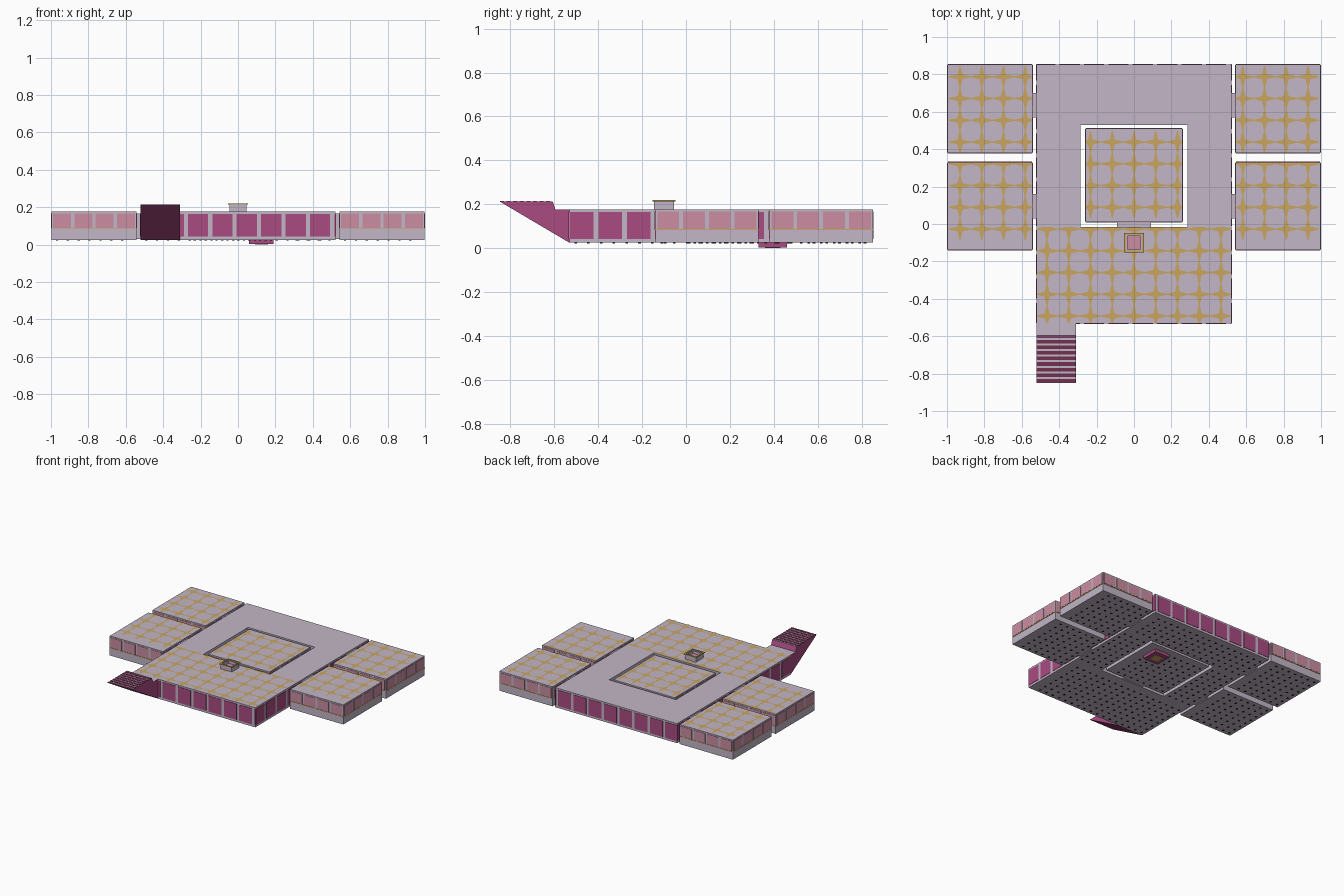
import bpy, bmesh

if "Cube" in bpy.data.objects:
    bpy.data.objects.remove(bpy.data.objects["Cube"])

COLOURS = {
    "lavender": (0.54, 0.47, 0.57),
    "pink": (0.60, 0.27, 0.36),
    "magenta": (0.40, 0.07, 0.22),
    "gold": (0.58, 0.38, 0.12),
    "plum": (0.16, 0.03, 0.08),
    "black": (0.01, 0.01, 0.01),
}
NAMES = list(COLOURS)
MATS = []
for name, rgb in COLOURS.items():
    m = bpy.data.materials.new(name)
    m.use_nodes = True
    m.diffuse_color = (*rgb, 1)
    bsdf = m.node_tree.nodes["Principled BSDF"]
    bsdf.inputs["Base Color"].default_value = (*rgb, 1)
    bsdf.inputs["Roughness"].default_value = 0.8
    MATS.append(m)

BASE, ROOF = 0.025, 0.176
STEP = 0.1163      # roof grid spacing
LIFT = 0.003       # height of applied plates


def finish(name, bm):
    mesh = bpy.data.meshes.new(name)
    bm.to_mesh(mesh)
    bm.free()
    for m in MATS:
        mesh.materials.append(m)
    ob = bpy.data.objects.new(name, mesh)
    bpy.context.collection.objects.link(ob)
    return ob


def add_box(bm, x, y, z, colour):
    verts = bmesh.ops.create_cube(bm, size=1)["verts"]
    for v in verts:
        for i, (a, b) in enumerate((x, y, z)):
            v.co[i] = a if v.co[i] < 0 else b
    for f in {f for v in verts for f in v.link_faces}:
        f.material_index = NAMES.index(colour)


def box(name, x, y, z=(BASE, ROOF), colour="lavender"):
    bm = bmesh.new()
    add_box(bm, x, y, z, colour)
    return finish(name, bm)


def wall_panels(bm, axis, at, span, start, pitch, z, colour, gap=0.011):
    """Row of thin panels on a wall; axis is the direction the row runs."""
    depth = (at - LIFT, at + LIFT)
    a = start
    while a < span[1] - 0.002:
        run = (max(a + gap, span[0]), min(a + pitch - gap, span[1]))
        if run[1] - run[0] > 0.005:
            add_box(bm, *((run, depth) if axis == "x" else (depth, run)), z, colour)
        a += pitch


def roof_stars(name, x, y):
    """Four-pointed gold stars at each grid crossing, trimmed to the roof."""
    bm = bmesh.new()
    arm, waist = STEP / 2, 0.013
    shape = [(arm, 0.003), (waist, waist), (0.003, arm)]
    ring = []
    for sx, sy in ((1, 1), (-1, 1), (-1, -1), (1, -1)):
        quarter = [(sx * px, sy * py) for px, py in shape]
        ring += quarter if sx * sy > 0 else quarter[::-1]
    for i in range(-9, 10):
        for j in range(-5, 9):
            cx, cy = i * STEP, -0.027 + j * STEP
            if x[0] < cx < x[1] and y[0] < cy < y[1]:
                pts = [(min(max(cx + px, x[0]), x[1]), min(max(cy + py, y[0]), y[1]))
                       for px, py in ring]
                f = bm.faces.new([bm.verts.new((px, py, ROOF + LIFT)) for px, py in pts])
                f.material_index = NAMES.index("gold")
    finish(name, bm)


def floor_dots(name, x, y):
    """Small dark studs in a regular pattern under the floor."""
    bm = bmesh.new()
    s, r = STEP / 2, 0.006
    for i in range(int((x[1] - x[0]) / s)):
        for j in range(int((y[1] - y[0]) / s)):
            cx, cy = x[0] + (i + 0.5) * s, y[0] + (j + 0.5) * s
            add_box(bm, (cx - r, cx + r), (cy - r, cy + r), (BASE - LIFT, BASE), "black")
    finish(name, bm)


def pod(name, x, y):
    """Block with a half-height band of pink panels and a gold sill."""
    box(name, x, y)
    bm = bmesh.new()
    band, sill = (0.088, 0.166), (0.082, 0.087)
    for axis, run, walls in (("x", x, y), ("y", y, x)):
        n = 4
        pitch = (run[1] - run[0]) / n
        for at in walls:
            wall_panels(bm, axis, at, run, run[0], pitch, band, "pink", 0.009)
            wall_panels(bm, axis, at, run, run[0], run[1] - run[0], sill, "gold", 0.003)
    finish(name + "_panels", bm)
    roof_stars(name + "_roof_grid", x, y)
    floor_dots(name + "_floor_studs", x, y)


# Four outer pods and their short links to the hall
for side, s in (("left", 1), ("right", -1)):
    for place, y, link in (("front", (-0.14, 0.33), (0.03, 0.16)),
                           ("rear", (0.38, 0.852), (0.57, 0.70))):
        pod(f"{side}_{place}_pod", tuple(sorted((s * 0.543, s * 0.997))), y)
        box(f"{side}_{place}_link", tuple(sorted((s * 0.515, s * 0.55))), link, (0.03, 0.165))

# Centre room and its link
pod("centre_room", (-0.26, 0.26), (0.01, 0.51))
box("centre_link", (-0.09, 0.09), (-0.02, 0.015), (0.03, 0.165))

# Front hall and the U-shaped corridor behind it
W = 0.52
HALL, COURT, BACK = -0.532, -0.015, 0.852
parts = (("front_hall", (-W, W), (HALL, COURT)),
         ("left_corridor", (0.285, W), (COURT, 0.53)),
         ("right_corridor", (-W, -0.285), (COURT, 0.53)),
         ("rear_corridor", (-W, W), (0.53, BACK)))
for name, x, y in parts:
    box(name, x, y)
    floor_dots(name + "_floor_studs", x, y)
roof_stars("front_hall_roof_grid", (-W, W), (HALL, COURT))

# Tall magenta panels around the main building
bm = bmesh.new()
tall = (0.042, 0.164)
for at in (HALL, BACK):
    wall_panels(bm, "x", at, (-W, W), -0.54, 0.1305, tall, "magenta")
for at in (-W, W):
    wall_panels(bm, "y", at, (HALL, BACK), -0.54, 0.1295, tall, "magenta")
finish("main_wall_panels", bm)

# Wedge-shaped entry ramp projecting from the front
bm = bmesh.new()
profile = [(-0.85, 0.213), (-0.608, 0.213), (-0.595, ROOF), (HALL, ROOF), (HALL, BASE)]
RX = (-0.52, -0.31)
ends = [[bm.verts.new((x, y, z)) for y, z in profile] for x in RX]
bm.faces.new(ends[0])
bm.faces.new(ends[1][::-1])
for i in range(len(profile)):
    j = (i + 1) % len(profile)
    bm.faces.new((ends[0][i], ends[0][j], ends[1][j], ends[1][i]))
bmesh.ops.recalc_face_normals(bm, faces=bm.faces)
for f in bm.faces:
    f.material_index = NAMES.index("lavender" if f.normal.z > 0.5 else "magenta")
finish("entry_ramp", bm)

# Dark slats across the ramp top
bm = bmesh.new()
for i in range(8):
    y = -0.848 + i * 0.03
    add_box(bm, RX, (y, y + 0.019), (0.212, 0.215), "plum")
finish("ramp_slats", bm)

# Roof hatch: open curb, gold rim, pink cover
for name, r, t, z, colour in (("hatch_curb", 0.046, 0.010, (ROOF, 0.213), "lavender"),
                              ("hatch_rim", 0.053, 0.011, (0.213, 0.219), "gold")):
    bm = bmesh.new()
    for s in (-1, 1):
        edge = tuple(sorted((s * r, s * (r - t))))
        add_box(bm, edge, (-0.1 - r, -0.1 + r), z, colour)
        add_box(bm, (-r, r), tuple(e - 0.1 for e in edge), z, colour)
    finish(name, bm)
box("hatch_cover", (-0.043, 0.043), (-0.143, -0.057), (ROOF, 0.192), "pink")

# Floor hatch under the centre room
box("floor_hatch", (0.06, 0.19), (0.33, 0.46), (0.002, BASE), "magenta")
box("floor_hatch_cover", (0.09, 0.16), (0.36, 0.43), (0.0, 0.003), "gold")
